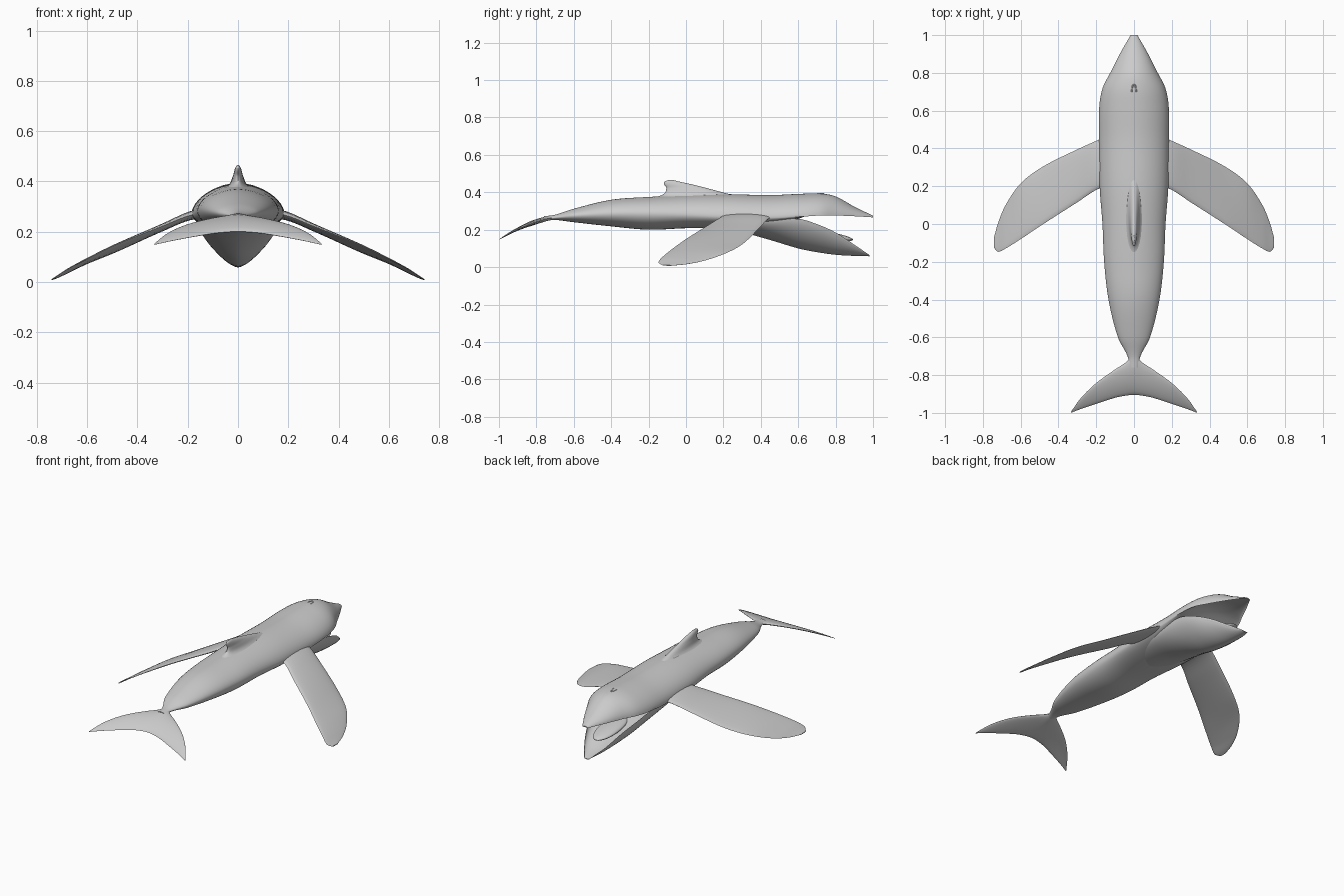
import bpy, bmesh, math
from mathutils import Vector

if "Cube" in bpy.data.objects:
    bpy.data.objects.remove(bpy.data.objects["Cube"], do_unlink=True)

skin = bpy.data.materials.new("pale grey skin")
GREY = (0.6, 0.6, 0.6, 1)
skin.diffuse_color = GREY
skin.use_nodes = True
skin.node_tree.nodes["Principled BSDF"].inputs["Base Color"].default_value = GREY


def interpolate(stations, steps):
    """Smooth curve through rows of any length; the first column always rises."""
    rows = []
    last = len(stations) - 1

    def slope(i, c):
        a, b = stations[max(i - 1, 0)], stations[min(i + 1, last)]
        return (b[c] - a[c]) / (b[0] - a[0])

    for i in range(last):
        a, b = stations[i], stations[i + 1]
        span = b[0] - a[0]
        for s in range(steps):
            t = s / steps
            row = [a[0] + span * t]
            for c in range(1, len(a)):
                ease = t * t * (3 - 2 * t)
                value = a[c] + (b[c] - a[c]) * ease
                value += span * t * (1 - t) * ((1 - t) * slope(i, c) - t * slope(i + 1, c))
                row.append(value)
            rows.append(row)
    rows.append(list(stations[-1]))
    return rows


def loft(name, rings):
    """Skin a row of equal rings and cap both ends."""
    bm = bmesh.new()
    loops = [[bm.verts.new(p) for p in ring] for ring in rings]
    count = len(loops[0])
    for a, b in zip(loops, loops[1:]):
        for i in range(count):
            j = (i + 1) % count
            bm.faces.new((a[i], a[j], b[j], b[i]))
    bm.faces.new(loops[0])
    bm.faces.new(loops[-1])
    bmesh.ops.recalc_face_normals(bm, faces=bm.faces)
    mesh = bpy.data.meshes.new(name)
    bm.to_mesh(mesh)
    bm.free()
    obj = bpy.data.objects.new(name, mesh)
    bpy.context.collection.objects.link(obj)
    return finish(obj)


def finish(obj, angle=50):
    obj.data.materials.append(skin)
    bpy.ops.object.select_all(action="DESELECT")
    obj.select_set(True)
    bpy.context.view_layer.objects.active = obj
    bpy.ops.object.shade_smooth_by_angle(angle=math.radians(angle))
    return obj


def power(value, exponent):
    return math.copysign(abs(value) ** exponent, value)


def hull_ring(y, width, side, top, bottom, upper, lower, count=48):
    """Cross-section with separate heights and fullness above and below its sides."""
    ring = []
    for i in range(count):
        a = math.tau * i / count
        c, s = math.cos(a), math.sin(a)
        e = upper if s >= 0 else lower
        height = top - side if s >= 0 else side - bottom
        ring.append((width * power(c, e), y, side + height * power(s, e)))
    return ring


def foil(count=20):
    """Chord fraction and thickness fraction around a thin fin section."""
    for i in range(count):
        a = math.tau * i / count
        yield (1 - math.cos(a)) / 2, math.sin(a)


# Body and upper jaw: y, half width, side height, top, underside (palate arches up)
body = [
    (-0.76, 0.026, 0.26, 0.272, 0.245),
    (-0.7, 0.034, 0.265, 0.28, 0.252),
    (-0.6, 0.085, 0.275, 0.312, 0.24),
    (-0.4, 0.135, 0.285, 0.36, 0.218),
    (-0.2, 0.158, 0.285, 0.375, 0.2),
    (0, 0.167, 0.28, 0.385, 0.208),
    (0.2, 0.182, 0.27, 0.39, 0.21),
    (0.45, 0.185, 0.265, 0.385, 0.22),
    (0.62, 0.184, 0.27, 0.392, 0.265),
    (0.72, 0.166, 0.276, 0.393, 0.31),
    (0.8, 0.126, 0.276, 0.378, 0.318),
    (0.9, 0.075, 0.272, 0.323, 0.297),
    (1, 0.018, 0.266, 0.275, 0.268),
]
loft("body", [hull_ring(*row, 1.1, 1) for row in interpolate(body, 6)])

# Lower jaw: y, half width, rim height, mouth floor, keel
jaw = [
    (0.1, 0.1, 0.24, 0.25, 0.215),
    (0.3, 0.15, 0.245, 0.25, 0.185),
    (0.45, 0.168, 0.25, 0.25, 0.145),
    (0.6, 0.17, 0.258, 0.21, 0.1),
    (0.7, 0.153, 0.23, 0.165, 0.08),
    (0.8, 0.118, 0.185, 0.125, 0.066),
    (0.9, 0.072, 0.12, 0.085, 0.06),
    (0.98, 0.018, 0.065, 0.063, 0.058),
]
loft("lower_jaw", [hull_ring(*row, 0.9, 1.25) for row in interpolate(jaw, 6)])

# Tongue resting in the lower jaw
bpy.ops.mesh.primitive_uv_sphere_add(segments=32, ring_count=16, location=(0, 0.74, 0.17))
tongue = bpy.context.object
tongue.name = "tongue"
tongue.scale = (0.065, 0.155, 0.022)
tongue.rotation_euler.x = math.radians(-9)
finish(tongue)

# Pectoral fins: x, leading y, leading z, trailing y, trailing z, half thickness
flipper = [
    (0.1, 0.49, 0.275, 0.2, 0.275, 0.022),
    (0.19, 0.445, 0.262, 0.185, 0.265, 0.018),
    (0.3, 0.395, 0.212, 0.115, 0.222, 0.015),
    (0.48, 0.305, 0.125, 0, 0.15, 0.012),
    (0.6, 0.215, 0.075, -0.08, 0.092, 0.009),
    (0.68, 0.1, 0.035, -0.13, 0.05, 0.006),
    (0.72, 0.005, 0.016, -0.147, 0.024, 0.004),
    (0.742, -0.075, 0.008, -0.125, 0.01, 0.002),
]
for side, label in ((1, "left"), (-1, "right")):
    rings = []
    for x, y0, z0, y1, z1, thick in interpolate(flipper, 6):
        rings.append([(side * x, y0 + (y1 - y0) * t, z0 + (z1 - z0) * t + thick * h)
                      for t, h in foil()])
    loft(label + "_flipper", rings)

# Tail fluke: x, leading y, trailing y, half thickness; it droops toward the rear
half = [
    (0, -0.69, -0.905, 0.014),
    (0.04, -0.73, -0.908, 0.013),
    (0.1, -0.77, -0.92, 0.011),
    (0.2, -0.842, -0.952, 0.008),
    (0.28, -0.92, -0.979, 0.005),
    (0.333, -0.993, -0.999, 0.001),
]
fluke = [(-x, *rest) for x, *rest in reversed(half[1:])] + half


def droop(y):
    back = max(0, -0.7 - y)
    return 0.267 - 0.16 * back - 0.8 * back * back


rings = []
for x, y0, y1, thick in interpolate(fluke, 5):
    ring = []
    for t, h in foil():
        y = y0 + (y1 - y0) * t
        ring.append((x, y, droop(y) + thick * h))
    rings.append(ring)
loft("tail_fluke", rings)

# Dorsal fin: height, rear y, front y, half width, flaring into the back
dorsal = [
    (0.355, -0.24, 0.36, 0.085),
    (0.385, -0.13, 0.25, 0.038),
    (0.42, -0.105, 0.12, 0.021),
    (0.445, -0.118, 0.02, 0.014),
    (0.458, -0.114, -0.04, 0.009),
    (0.465, -0.095, -0.065, 0.003),
]
rings = []
for z, rear, front, width in interpolate(dorsal, 5):
    rings.append([(width * h, rear + (front - rear) * t, z) for t, h in foil(28)])
loft("dorsal_fin", rings)

# Blowhole: a small raised horseshoe on the head
path = []
for i in range(13):
    a = math.pi * i / 12
    path.append(Vector((0.012 * math.cos(a), 0.7 + 0.038 * math.sin(a), 0.391)))
rings = []
for i, p in enumerate(path):
    along = (path[min(i + 1, 12)] - path[max(i - 1, 0)]).normalized()
    out = along.cross(Vector((0, 0, 1)))
    rings.append([p + 0.004 * (out * math.cos(a) + Vector((0, 0, math.sin(a))))
                  for a in (math.tau * k / 8 for k in range(8))])
loft("blowhole_rim", rings)
